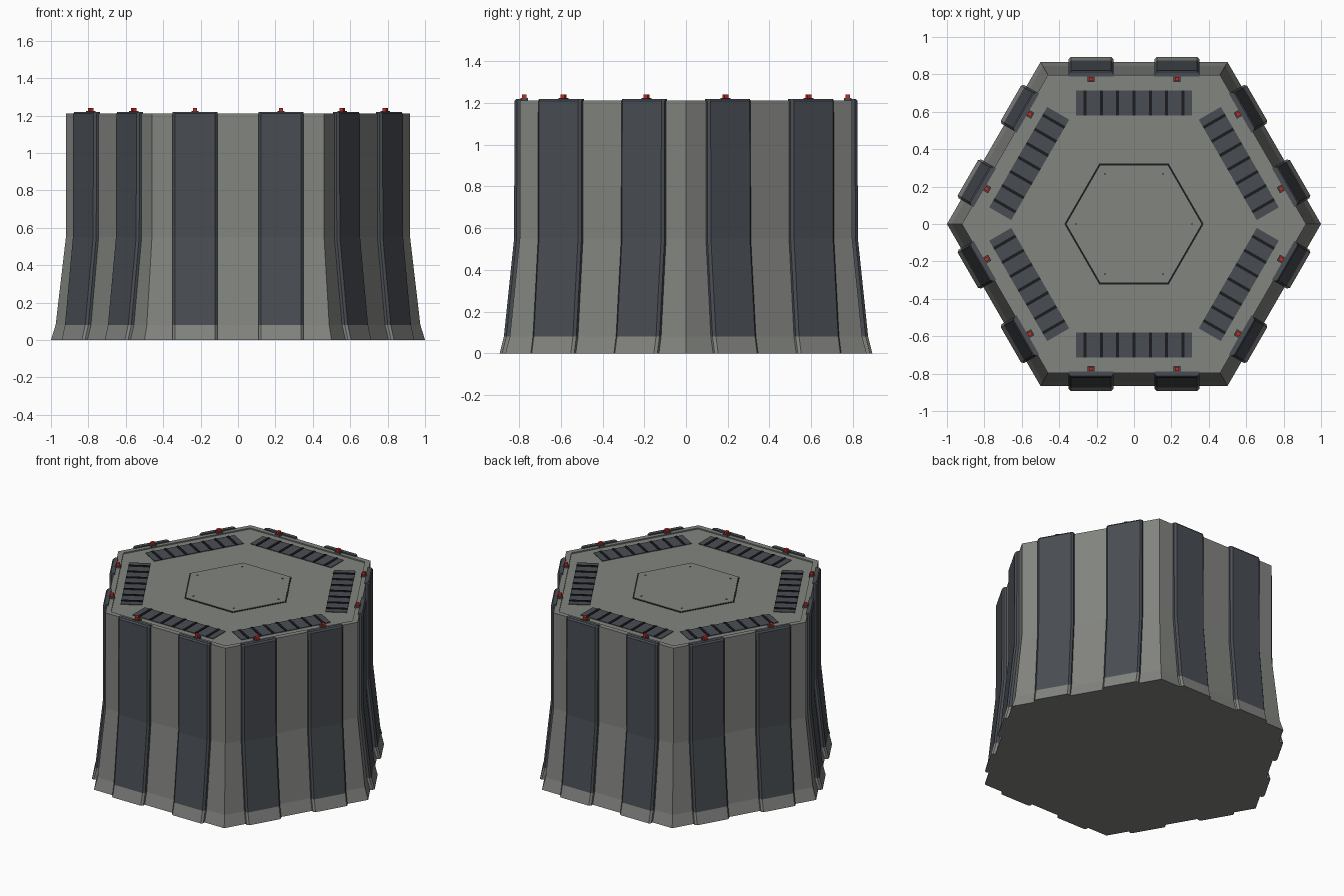
import bpy, bmesh, math
from mathutils import Matrix, Vector

if "Cube" in bpy.data.objects:
    bpy.data.objects.remove(bpy.data.objects["Cube"])


def mat(name, rgb):
    m = bpy.data.materials.new(name)
    m.diffuse_color = (*rgb, 1)
    m.use_nodes = True
    m.node_tree.nodes["Principled BSDF"].inputs["Base Color"].default_value = m.diffuse_color
    return m


GREY = mat("warm grey", (0.225, 0.232, 0.215))
SLATE = mat("dark slate", (0.066, 0.074, 0.086))
BLACK = mat("near black", (0.012, 0.012, 0.014))
RED = mat("lamp red", (0.65, 0.02, 0.01))


def finish(bm, name, *mats):
    bmesh.ops.recalc_face_normals(bm, faces=bm.faces)
    me = bpy.data.meshes.new(name)
    bm.to_mesh(me)
    bm.free()
    for m in mats:
        me.materials.append(m)
    ob = bpy.data.objects.new(name, me)
    bpy.context.collection.objects.link(ob)
    return ob


def loft(bm, rings):
    """Skin a stack of closed rings and cap both ends."""
    vs = [[bm.verts.new(p) for p in ring] for ring in rings]
    n = len(vs[0])
    for a, b in zip(vs, vs[1:]):
        for i in range(n):
            j = (i + 1) % n
            bm.faces.new((a[i], a[j], b[j], b[i]))
    bm.faces.new(vs[0][::-1])
    bm.faces.new(vs[-1])


def hexagon(r, z):
    return [(r * math.cos(i * math.pi / 3), r * math.sin(i * math.pi / 3), z) for i in range(6)]


def side(k):
    """Frame of side k: local x along the side, local -y outward."""
    return Matrix.Rotation(k * math.pi / 3, 4, 'Z')


def box(bm, frame, centre, size):
    bmesh.ops.create_cube(bm, size=1, matrix=frame @ Matrix.Translation(centre)
                          @ Matrix.Diagonal((*size, 1)))


RIM, FLOOR = 1.212, 1.204

# Flared hexagonal body with a shallow sunken deck
bm = bmesh.new()
loft(bm, [hexagon(r, z) for r, z in
          [(1.0, 0), (0.975, 0.08), (0.92, 0.55), (0.92, RIM), (0.88, RIM), (0.88, FLOOR)]])
finish(bm, "hex_body", GREY)

# Chamfered ribs, two on each side, following the flare; grey foot
LEVELS = [(0, 0.893), (0.08, 0.873), (0.55, 0.824), (1.21, 0.822), (1.22, 0.814)]
W, C = 0.12, 0.012
for k in range(6):
    for s in (-1, 1):
        bm = bmesh.new()
        rings = []
        for z, out in LEVELS:
            pts = [(-W, 0.788), (-W, out - C), (-W + C, out),
                   (W - C, out), (W, out - C), (W, 0.788)]
            rings.append([side(k) @ Vector((s * 0.23 + x, -r, z)) for x, r in pts])
        loft(bm, rings)
        for f in bm.faces:
            f.material_index = 0 if f.calc_center_median().z > 0.08 else 1
        finish(bm, f"rib_{k}_{'left' if s < 0 else 'right'}", SLATE, GREY)

# Vent strips with dark slots between the louvres
plates, slots = bmesh.new(), bmesh.new()
for k in range(6):
    box(plates, side(k), (0, -0.647, FLOOR), (0.62, 0.136, 0.008))
    for i in range(-3, 4):
        box(slots, side(k), (i * 0.087, -0.647, FLOOR + 0.003), (0.016, 0.136, 0.01))
finish(plates, "vent_louvres", SLATE)
finish(slots, "vent_slots", BLACK)

# Warning lamps on small dark bases behind each rib
bases, lamps = bmesh.new(), bmesh.new()
for k in range(6):
    for s in (-1, 1):
        box(bases, side(k), (s * 0.23, -0.776, RIM + 0.005), (0.036, 0.036, 0.014))
        box(lamps, side(k), (s * 0.23, -0.776, RIM + 0.019), (0.022, 0.022, 0.02))
finish(bases, "lamp_bases", SLATE)
finish(lamps, "lamps", RED)

# Central hatch: dark seam around a grey lid, with six bolts
bm = bmesh.new()
loft(bm, [hexagon(0.372, FLOOR - 0.003), hexagon(0.372, FLOOR + 0.002)])
finish(bm, "hatch_seam", BLACK)
bm = bmesh.new()
loft(bm, [hexagon(0.361, FLOOR - 0.003), hexagon(0.361, FLOOR + 0.004)])
finish(bm, "hatch_lid", GREY)
bm = bmesh.new()
for p in hexagon(0.31, FLOOR + 0.004):
    bmesh.ops.create_cone(bm, cap_ends=True, segments=6, radius1=0.006, radius2=0.006,
                          depth=0.006, matrix=Matrix.Translation(p))
finish(bm, "hatch_bolts", SLATE)
